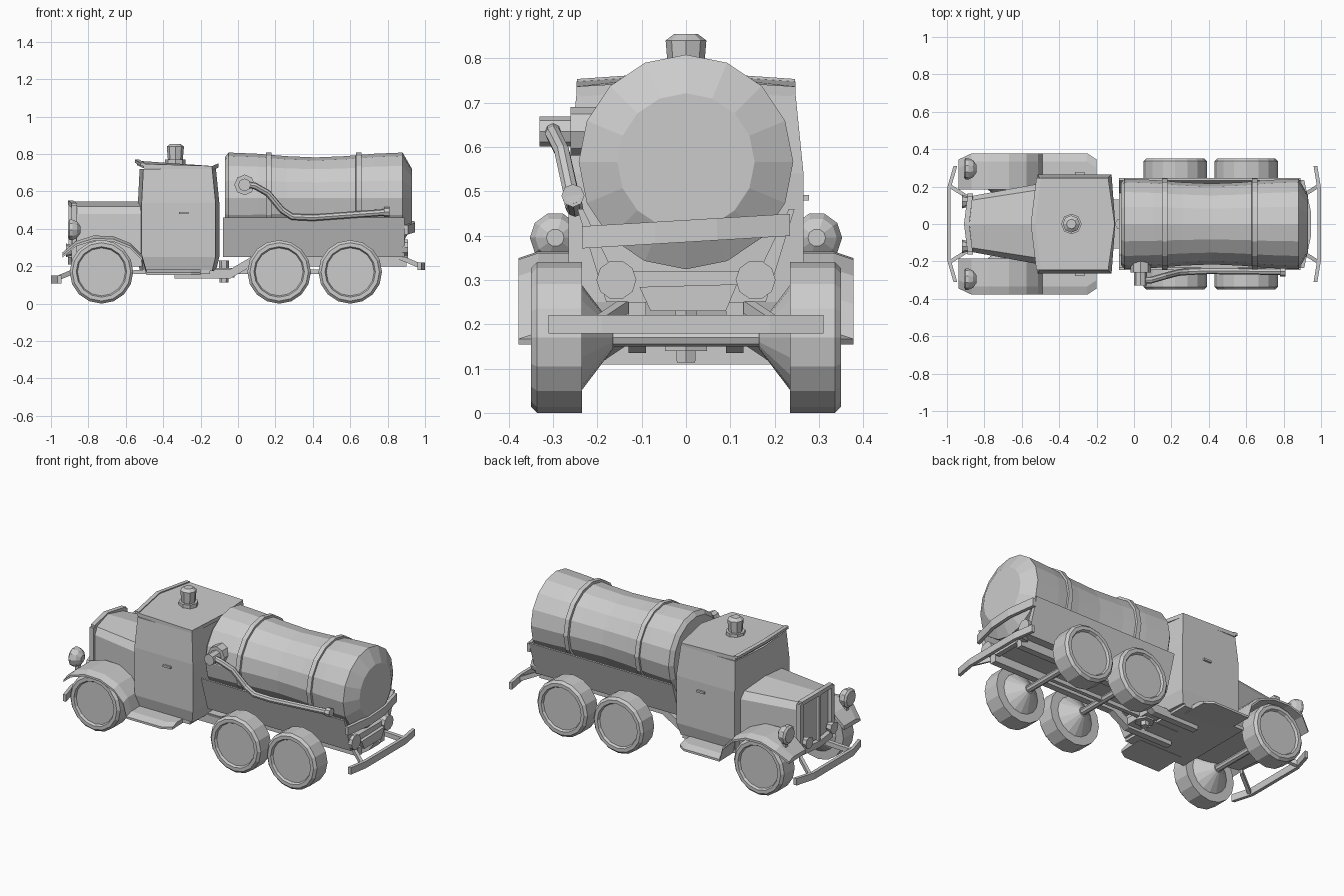
import bpy, bmesh
from math import sin, cos, pi, tau, radians
from mathutils import Vector

cube = bpy.data.objects.get("Cube")
if cube:
    bpy.data.objects.remove(cube, do_unlink=True)

colour = (.6, .6, .6, 1)
grey = bpy.data.materials.new("plain_grey")
grey.use_nodes = True
grey.diffuse_color = colour
grey.node_tree.nodes["Principled BSDF"].inputs["Base Color"].default_value = colour

X, Y, Z = range(3)
SIDES = {"left": 1, "right": -1}


def loft(name, rings):
    """Skin a list of equal-length point rings and cap both ends."""
    bm = bmesh.new()
    rows = [[bm.verts.new(point) for point in ring] for ring in rings]
    count = len(rows[0])
    for near, far in zip(rows, rows[1:]):
        for i in range(count):
            j = (i + 1) % count
            bm.faces.new((near[i], near[j], far[j], far[i]))
    bm.faces.new(reversed(rows[0]))
    bm.faces.new(rows[-1])
    bmesh.ops.recalc_face_normals(bm, faces=bm.faces)
    mesh = bpy.data.meshes.new(name)
    bm.to_mesh(mesh)
    bm.free()
    mesh.materials.append(grey)
    part = bpy.data.objects.new(name, mesh)
    bpy.context.collection.objects.link(part)
    return part


def lathe(name, profile, axis, centre, sides=16):
    """Turn (radius, offset) pairs around a world axis."""
    rings = []
    for radius, offset in profile:
        ring = []
        for i in range(sides):
            angle = tau * i / sides
            point = Vector(centre)
            point[axis] += offset
            point[(axis + 1) % 3] += radius * cos(angle)
            point[(axis + 2) % 3] += radius * sin(angle)
            ring.append(point)
        rings.append(ring)
    return loft(name, rings)


def strip(name, points, x=0, y=0, z=0):
    """Sweep a flat bar along points; the two given half-sizes span its section."""
    a, b = [v for v in (Vector((x, 0, 0)), Vector((0, y, 0)), Vector((0, 0, z))) if v.length]
    return loft(name, [[Vector(p) + offset for offset in (a + b, a - b, -a - b, b - a)]
                       for p in points])


def tube(name, points, radius, sides=8):
    """Sweep a round section along points."""
    path = [Vector(p) for p in points]
    rings = []
    for i, point in enumerate(path):
        ahead = path[min(i + 1, len(path) - 1)]
        behind = path[max(i - 1, 0)]
        turn = (ahead - behind).to_track_quat('Z', 'Y')
        angles = [tau * k / sides for k in range(sides)]
        rings.append([point + turn @ Vector((cos(a), sin(a), 0)) * radius for a in angles])
    return loft(name, rings)


# wheels with a recessed disc outside and a hub cone inside, and axles
tyre, outer, inner, bevel = .17, .35, .235, .014
wheel = [(tyre - bevel * 3, outer - bevel), (tyre - bevel * 2.5, outer), (tyre - bevel, outer),
         (tyre, outer - bevel), (tyre, inner), (tyre * .7, inner), (tyre * .15, inner * .7)]
for label, x in {"front": -.73, "middle": .22, "rear": .6}.items():
    hub = Vector((x, 0, tyre))
    for side, s in SIDES.items():
        lathe(f"{label}_wheel_{side}", [(radius, s * offset) for radius, offset in wheel], Y, hub)
    reach = Vector((0, inner * .8, 0))
    tube(f"{label}_axle", [hub - reach, hub + reach], radius=.02)

# tank with a slight waist, and two bands
girth, tank_front, tank_back, tank_height = .242, -.05, .88, .566
steps = 6
tank = [(girth * .9, tank_front - .02)]
for i in range(steps + 1):
    t = i / steps
    waist = sin(pi * t) ** 2
    tank.append((girth - .026 * waist, tank_front + t * (tank_back - tank_front)))
tank.append((girth * .64, tank_back + .05))
lathe("tank", tank, X, (0, 0, tank_height))
for label, x in {"front": .165, "rear": .645}.items():
    band = [(girth * .92, -.016), (girth, -.014), (girth, .014), (girth * .92, .016)]
    lathe(f"{label}_tank_band", band, X, (x, 0, tank_height))

# trough-shaped bed that holds the tank
half = [(.18, .25), (.245, .46), (.232, .46), (.165, .32)]
section = half + [(-y, z) for y, z in reversed(half)]
loft("bed", [[(x, y, z) for y, z in section] for x in (-.08, .89)])

# chassis rails that step down under the cab, and the drive line
rail = [(-.34, .16), (-.04, .16), (.07, .225), (.9, .225)]
for side, s in SIDES.items():
    strip(f"chassis_rail_{side}", [(x, s * .11, z) for x, z in rail], y=.02, z=.025)
strip("drive_shaft", [(-.3, 0, tyre), (.6, 0, tyre)], y=.012, z=.012)
gearbox = Vector((-.075, 0, tyre))
lathe("gearbox", [(.024, -.056), (.028, .06)], Z, gearbox, sides=6)
lathe("gearbox_flange", [(.055, -.03), (.055, -.018)], Z, gearbox, sides=6)
strip("gearbox_mount", [gearbox - Vector((0, .12, 0)), gearbox + Vector((0, .12, 0))], x=.045, z=.02)

# bumpers with angled ends and their brackets
for label, (facing, z, bend) in {"front": (-1, .13, .035), "rear": (1, .2, .02)}.items():
    bar = []
    for y in (-.31, -.19, .19, .31):
        swept = bend if abs(y) > .2 else 0
        bar.append((facing * (.99 - swept), y, z))
    strip(f"{label}_bumper", bar, x=.01, z=.021)
    for side, s in SIDES.items():
        root, tip = (facing * .86, s * .125, z + .05), (facing * .98, s * .2, z)
        strip(f"{label}_bumper_bracket_{side}", [root, tip], y=.012, z=.014)

# tail: slanted bent bar, plate and lamps
tail = []
for y in (-.235, -.07, .07, .235):
    setback = .035 if abs(y) > .1 else 0
    tail.append((.935 - setback, y, .41 + .06 * y))
strip("tail_bar", tail, x=.01, z=.025)
loft("tail_plate", [[(x, -.105, .284), (x, .115, .29), (x, .09, .23), (x, -.08, .23)]
                    for x in (.88, .91)])
for side, s in SIDES.items():
    lathe(f"tail_lamp_{side}", [(.03, -.03), (.045, 0), (.045, .02)], X, (.89, s * .157, .3), sides=10)

# suction valve and pipe on the right side of the tank
valve = Vector((.035, -.26, .635))
lathe("valve_flange", [(.055, 0), (.055, .07)], Y, valve, sides=8)
lathe("valve_stub", [(.034, -.07), (.034, 0)], Y, valve, sides=8)
pipe = [(.03, -.3, .64), (.09, -.3, .63), (.16, -.28, .59), (.235, -.26, .5),
        (.29, -.255, .465), (.4, -.25, .46), (.81, -.255, .49)]
tube("suction_pipe", pipe, radius=.018)
lathe("pipe_nozzle", [(.026, -.03), (.026, 0)], X, pipe[-1], sides=8)


def plan(z, tuck, point=.02, rise=0):
    """Cab outline at one height, pointed at front and back."""
    front, back, width = -.515 + tuck / 2, -.12 - tuck, .265 - tuck
    return [(front, -width, z), (front - point, 0, z + rise), (front, width, z),
            (back, width, z), (back + point, 0, z + rise), (back, -width, z)]


# cab with tucked-in sill and top, and an overhanging roof sloping to the back
cab_levels = {.175: .018, .25: 0, .54: 0, .72: .018}
loft("cab", [plan(z, tuck) for z, tuck in cab_levels.items()])
roof = loft("cab_roof", [plan(z, .018, point=.035, rise=.016) for z in (.715, .738)])
for v in roof.data.vertices:
    v.co.z -= .03 * (v.co.x + .2)
visor = [(-.51, -.246, .745), (-.54, 0, .762), (-.51, .246, .745)]
strip("windscreen_visor", visor, x=.012, z=.008)
for side, s in SIDES.items():
    strip(f"door_handle_{side}", [(x, s * .27, .485) for x in (-.315, -.265)], y=.007, z=.006)

# roof beacon on a flat base
beacon = Vector((-.335, 0, .77))
lathe("beacon_base", [(.055, -.03), (.055, 0)], Z, beacon, sides=8)
lathe("beacon", [(.04, 0), (.046, .07), (.026, .085)], Z, beacon, sides=8)


def bonnet(x, width, nose):
    """Bonnet section with a low ridge along the middle."""
    half = [(width, .2), (width, .48), (width * .85, .52)]
    right = [(x, -y, z) for y, z in half]
    left = [(x, y, z) for y, z in reversed(half)]
    return right + [(x - nose, 0, .545)] + left + [(x - nose, 0, .2)]


# bonnet and framed grille
loft("bonnet", [bonnet(-.865, width=.15, nose=.015), bonnet(-.51, width=.215, nose=0)])
brow, keel = Vector((-.895, 0, .54)), Vector((-.895, 0, .23))
for side, s in SIDES.items():
    top, foot = Vector((-.876, s * .15, .525)), Vector((-.876, s * .15, .23))
    strip(f"grille_side_{side}", [foot, top], x=.014, y=.014)
    strip(f"grille_top_{side}", [top, brow], x=.014, z=.012)
    strip(f"grille_foot_{side}", [foot, keel], x=.014, z=.02)
strip("grille_bar", [keel, brow], x=.01, y=.008)

# arched wings running into the running boards
arch = []
for degrees in range(150, -1, -25):
    angle = radians(degrees)
    arch.append((-.73 + .24 * cos(angle), tyre + .185 * sin(angle)))
arch += [(-.25, tyre), (-.2, tyre)]
for side, s in SIDES.items():
    wing = []
    for x, z in arch:
        edge = .345 if (x, z) in (arch[0], arch[-1]) else .378
        wing.append([(x, s * .185, z + .012), (x, s * (edge - .045), z + .012),
                     (x, s * edge, z - .003), (x, s * edge, z - .016), (x, s * .185, z - .012)])
    loft(f"wing_{side}", wing)

# domed headlamps on stems, and low fog lamps
for side, s in SIDES.items():
    lamp = Vector((-.89, s * .295, .395))
    dome = [(.045, -.02), (.057, -.01), (.057, .005), (.045, .03), (.02, .048)]
    lathe(f"headlamp_{side}", dome, X, lamp, sides=10)
    strip(f"headlamp_stem_{side}", [lamp + Vector((.015, 0, drop)) for drop in (-.09, -.03)], x=.012, y=.012)
    lathe(f"fog_lamp_{side}", [(.037, -.03), (.025, .01)], X, (-.89, s * .12, .285), sides=8)
strip("cab_floor", [(-.56, 0, tyre), (-.15, 0, tyre)], y=.25, z=.01)
